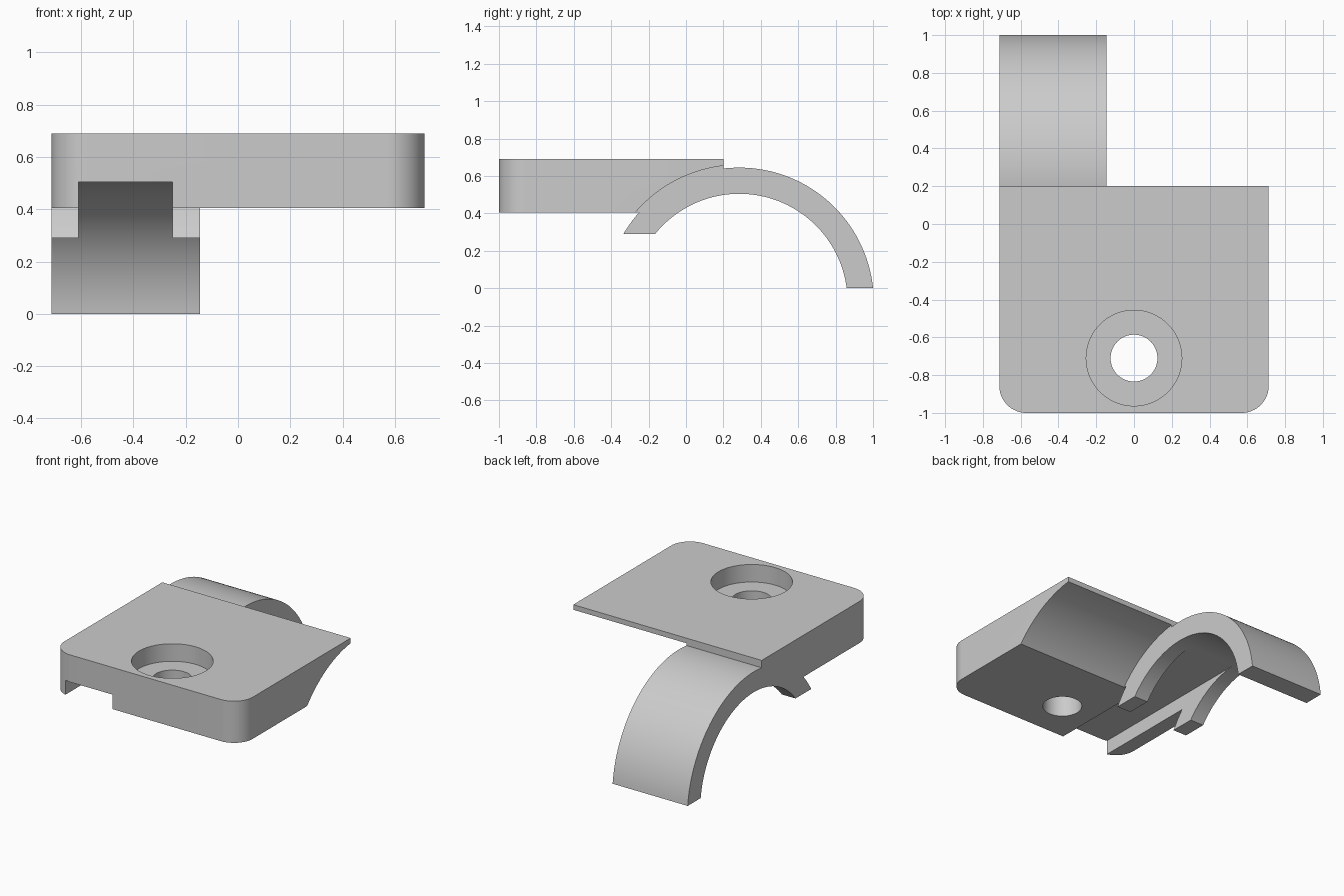
import bpy, math
from mathutils import Vector

cube = bpy.data.objects.get("Cube")
if cube:
    bpy.data.objects.remove(cube, do_unlink=True)

HALF_W, FRONT, TOP, BOTTOM = 0.713, -1.0, 0.69, 0.405
ARCH_RIGHT = -0.145          # inner side of the arch strap
CY, CZ = 0.285, -0.074       # arch centre in the side plane
R_OUT, R_IN, R_CUT = 0.719, 0.579, 0.734

grey = bpy.data.materials.new("plain grey")
grey.use_nodes = True
colour = (0.6, 0.6, 0.6, 1)
grey.diffuse_color = colour
grey.node_tree.nodes["Principled BSDF"].inputs["Base Color"].default_value = colour


def prism(name, outline, lo, hi, axis):
    """Extrude a 2D outline: axis 'z' takes (x, y), axis 'x' takes (y, z)."""
    def place(p, d):
        return (d, p[0], p[1]) if axis == "x" else (p[0], p[1], d)
    n = len(outline)
    verts = [place(p, d) for d in (lo, hi) for p in outline]
    faces = [tuple(reversed(range(n))), tuple(range(n, 2 * n))]
    faces += [(i, (i + 1) % n, (i + 1) % n + n, i + n) for i in range(n)]
    mesh = bpy.data.meshes.new(name)
    mesh.from_pydata(verts, [], faces)
    mesh.materials.append(grey)
    obj = bpy.data.objects.new(name, mesh)
    bpy.context.collection.objects.link(obj)
    return obj


def arc(cx, cy, r, a0, a1, steps):
    return [(cx + r * math.cos(a0 + (a1 - a0) * i / steps),
             cy + r * math.sin(a0 + (a1 - a0) * i / steps)) for i in range(steps + 1)]


def circle(cx, cy, r, n=96):
    return arc(cx, cy, r, 0, 2 * math.pi, n)[:-1]


def combine(target, tool, operation):
    """Apply a boolean and discard the tool."""
    mod = target.modifiers.new("cut", "BOOLEAN")
    mod.operation, mod.object, mod.solver = operation, tool, "EXACT"
    bpy.context.view_layer.objects.active = target
    bpy.ops.object.modifier_apply(modifier=mod.name)
    bpy.data.objects.remove(tool, do_unlink=True)


# Plate with two rounded front corners
r = 0.143
outline = [(HALF_W, 0.2), (-HALF_W, 0.2)]
outline += arc(-HALF_W + r, FRONT + r, r, math.pi, 1.5 * math.pi, 16)
outline += arc(HALF_W - r, FRONT + r, r, 1.5 * math.pi, 2 * math.pi, 16)
plate = prism("clamp_plate", outline, BOTTOM, TOP, "z")

# Sloped back edge
slope = [(0.127, TOP), (0.06, TOP + 0.1), (0.5, TOP + 0.1), (0.5, 0.3), (0.38, 0.3)]
combine(plate, prism("slope_cutter", slope, -1, 1, "x"), "DIFFERENCE")

# Curved hollow under the back, clear of the strap on one side
combine(plate, prism("hollow_cutter", circle(CY, CZ, R_CUT, 160), ARCH_RIGHT, 1, "x"), "DIFFERENCE")
combine(plate, prism("inner_cutter", circle(CY, CZ, R_IN, 160), -1, ARCH_RIGHT + 0.01, "x"), "DIFFERENCE")

# Arched strap, cut level at both ends
def end_angle(radius, z):
    return math.asin((z - CZ) / radius)

LEVEL = 0.29
strap = arc(CY, CZ, R_OUT, end_angle(R_OUT, 0), math.pi - end_angle(R_OUT, LEVEL), 64)
strap += arc(CY, CZ, R_IN, math.pi - end_angle(R_IN, LEVEL), end_angle(R_IN, 0), 64)
combine(plate, prism("arch_strap", strap, -HALF_W, ARCH_RIGHT, "x"), "UNION")

# Channel along the underside that splits the strap end into two prongs
channel = [(-1.1, 0.2), (CY, 0.2), (CY, 0.504), (-1.1, 0.504)]
combine(plate, prism("channel_cutter", channel, -0.61, -0.25, "x"), "DIFFERENCE")

# Counterbored screw hole
combine(plate, prism("bore_cutter", circle(0, -0.71, 0.253), TOP - 0.12, 1, "z"), "DIFFERENCE")
combine(plate, prism("hole_cutter", circle(0, -0.71, 0.124), 0.1, 1, "z"), "DIFFERENCE")

# Smooth curves, crisp edges
bpy.ops.object.select_all(action="DESELECT")
plate.select_set(True)
bpy.context.view_layer.objects.active = plate
bpy.ops.object.shade_smooth_by_angle(angle=math.radians(25))
